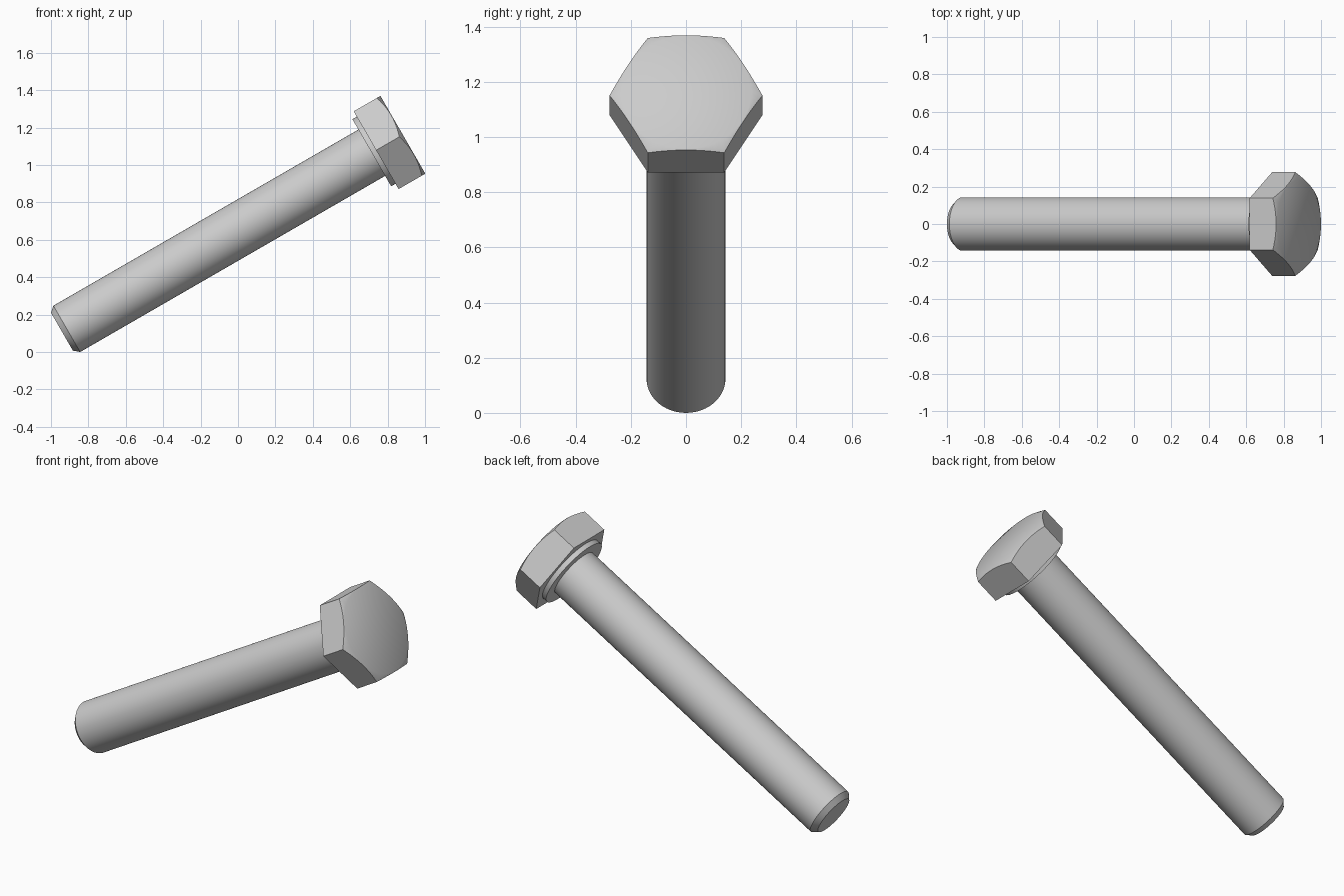
import bpy, bmesh
from math import cos, sin, tan, pi, radians

cube = bpy.data.objects.get("Cube")
if cube:
    bpy.data.objects.remove(cube, do_unlink=True)

SEGMENTS = 72
TIP = (-0.9415, 0, 0.109)       # centre of the free end of the shaft
TILT = radians(60)              # bolt axis leans 60 degrees from vertical
SHAFT_R, APOTHEM, LENGTH = 0.143, 0.24, 2.105

steel = bpy.data.materials.new("grey_steel")
steel.use_nodes = True
colour = (0.6, 0.6, 0.6, 1)
steel.diffuse_color = colour
steel.node_tree.nodes["Principled BSDF"].inputs["Base Color"].default_value = colour


def loft(name, rings):
    """Skin closed rings along the bolt axis; each ring maps angle to (radius, height)."""
    bm = bmesh.new()
    loops = []
    for ring in rings:
        loop = []
        for i in range(SEGMENTS):
            a = 2 * pi * i / SEGMENTS
            r, h = ring(a)
            loop.append(bm.verts.new((r * cos(a), r * sin(a), h)))
        loops.append(loop)
    for low, high in zip(loops, loops[1:]):
        for i in range(SEGMENTS):
            j = (i + 1) % SEGMENTS
            bm.faces.new((low[i], low[j], high[j], high[i]))
    bm.faces.new(loops[0][::-1])
    bm.faces.new(loops[-1])
    mesh = bpy.data.meshes.new(name)
    bm.to_mesh(mesh)
    bm.free()
    mesh.materials.append(steel)
    obj = bpy.data.objects.new(name, mesh)
    bpy.context.collection.objects.link(obj)
    obj.location = TIP
    obj.rotation_euler = (0, TILT, 0)
    bpy.ops.object.select_all(action="DESELECT")
    obj.select_set(True)
    bpy.context.view_layer.objects.active = obj
    bpy.ops.object.shade_smooth_by_angle(angle=radians(32))
    return obj


def circle(r, h):
    return lambda a: (r, h)


def hex_radius(a):
    return APOTHEM / cos((a + pi / 6 + 1e-9) % (pi / 3) - pi / 6)


def hex_base(a):
    return hex_radius(a), 1.94


def hex_chamfer(a):
    # conical chamfer cutting the six top corners
    r = hex_radius(a)
    return r, LENGTH - (r - APOTHEM + 0.004) * tan(radians(28))


# Shaft with a chamfered end
loft("shaft", [circle(0.117, 0), circle(SHAFT_R, 0.03), circle(SHAFT_R, 1.92)])

# Round bearing face under the head
loft("washer_face", [circle(0.207, 1.913), circle(0.207, 1.945)])

# Six-sided head
loft("hex_head", [hex_base, hex_chamfer, circle(APOTHEM - 0.004, LENGTH)])
